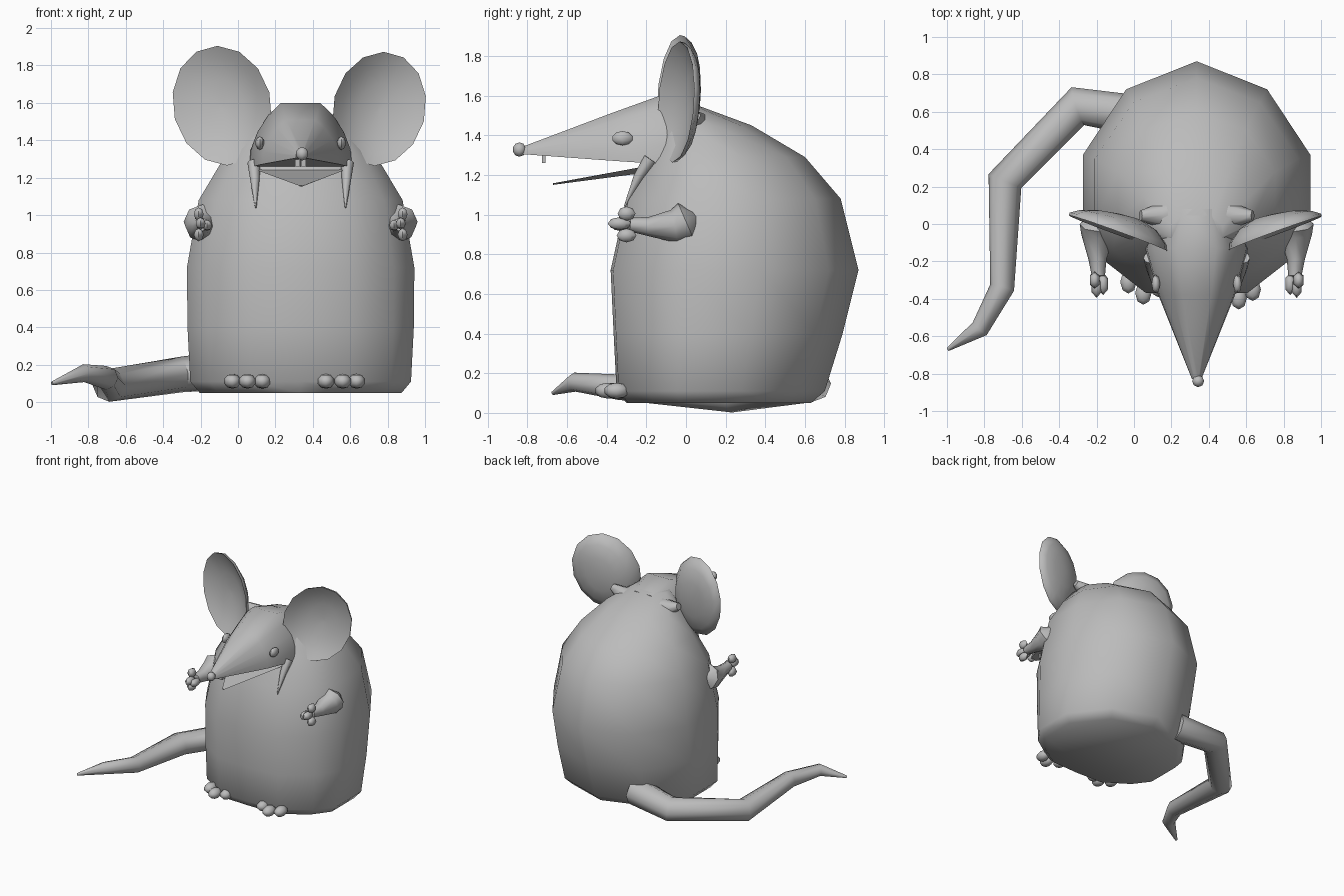
import bpy, bmesh, math
from mathutils import Vector

if "Cube" in bpy.data.objects:
    bpy.data.objects.remove(bpy.data.objects["Cube"])

CX = 0.335  # mid-plane of the body
grey = bpy.data.materials.new("fur grey")
grey.diffuse_color = (0.5, 0.5, 0.5, 1)
grey.use_nodes = True
grey.node_tree.nodes["Principled BSDF"].inputs["Base Color"].default_value = grey.diffuse_color


def finish(name, bm, angle=50):
    bmesh.ops.remove_doubles(bm, verts=bm.verts, dist=1e-5)
    bmesh.ops.recalc_face_normals(bm, faces=bm.faces)
    me = bpy.data.meshes.new(name)
    bm.to_mesh(me)
    bm.free()
    me.materials.append(grey)
    ob = bpy.data.objects.new(name, me)
    bpy.context.collection.objects.link(ob)
    bpy.ops.object.select_all(action='DESELECT')
    ob.select_set(True)
    bpy.context.view_layer.objects.active = ob
    bpy.ops.object.shade_smooth_by_angle(angle=math.radians(angle))
    return ob


def loft(name, rings, angle=50):
    """Skin a list of equal-length point rings and cap both ends."""
    bm = bmesh.new()
    vs = [[bm.verts.new(p) for p in r] for r in rings]
    n = len(vs[0])
    for a, b in zip(vs, vs[1:]):
        for i in range(n):
            j = (i + 1) % n
            bm.faces.new((a[i], a[j], b[j], b[i]))
    bm.faces.new(vs[0])
    bm.faces.new(vs[-1])
    return finish(name, bm, angle)


def tube(name, path, sides=8, angle=50):
    """Tapered tube with mitred bends; path entries are x, y, z, radius."""
    pts = [Vector(p[:3]) for p in path]
    rings = []
    for i, p in enumerate(pts):
        d0 = (p - pts[max(i - 1, 0)]).normalized()
        d1 = (pts[min(i + 1, len(pts) - 1)] - p).normalized()
        t = (d0 + d1).normalized()
        side = t.cross(Vector((0, 0, 1))).normalized()
        up = side.cross(t)
        mitre = 1 / max(0.6, t.dot(d1 if d1.length else d0))
        r = path[i][3]
        rings.append([p + r * (mitre * math.cos(a) * side + math.sin(a) * up)
                      for a in (2 * math.pi * k / sides for k in range(sides))])
    return loft(name, rings, angle)


def blob(name, centre, radii, segs=8, rows=5):
    bm = bmesh.new()
    bmesh.ops.create_uvsphere(bm, u_segments=segs, v_segments=rows, radius=1)
    for v in bm.verts:
        v.co = Vector(centre) + Vector([a * b for a, b in zip(v.co, radii)])
    return finish(name, bm, 60)


def block(name, centre, size):
    bm = bmesh.new()
    bmesh.ops.create_cube(bm, size=1)
    for v in bm.verts:
        v.co = Vector(centre) + Vector([a * b for a, b in zip(v.co, size)])
    return finish(name, bm, 30)


def mirrored(half):
    """Close a half outline given from front to back or top to bottom."""
    return half + [(-x, t) for x, t in reversed(half) if x > 0]


# Body: one plan outline scaled by height (z, front y, back y, half width)
plan = mirrored([(0, 1), (0.62, 0.88), (1, 0.6), (1, 0.29), (0.82, 0.15),
                 (0.45, 0.01), (0, 0)])
levels = [(0.05, -0.30, 0.63, 0.54), (0.11, -0.35, 0.70, 0.59),
          (0.40, -0.365, 0.79, 0.605), (0.72, -0.38, 0.87, 0.608),
          (1.08, -0.30, 0.78, 0.545), (1.29, -0.20, 0.60, 0.42),
          (1.45, -0.14, 0.33, 0.28), (1.55, -0.12, 0.06, 0.14)]
loft("body", [[(CX + u * w, f + t * (b - f), z) for u, t in plan]
              for z, f, b, w in levels])

# Head and snout: section scaled along y (y, bottom z, top z, half width)
section = mirrored([(0.38, 1), (0.62, 0.82), (0.84, 0.55), (0.97, 0.28), (1, 0)])
stations = [(0.08, 1.28, 1.54, 0.20), (-0.13, 1.255, 1.60, 0.275),
            (-0.38, 1.272, 1.51, 0.205), (-0.83, 1.305, 1.34, 0.025)]
loft("head", [[(CX + u * w, y, lo + t * (hi - lo)) for u, t in section]
              for y, lo, hi, w in stations])

# Thin lower jaw
loft("lower_jaw", [[(CX - w, y, z), (CX + w, y, z), (CX, y, z - d)]
                   for y, z, w, d in [(-0.12, 1.26, 0.25, 0.05),
                                      (-0.25, 1.235, 0.22, 0.03),
                                      (-0.67, 1.158, 0.01, 0.008)]], 30)

# Nose, eyes, front teeth and neck folds
blob("nose", (CX + 0.008, -0.84, 1.328), (0.034, 0.034, 0.036))
for s, side in ((-1, "left"), (1, "right")):
    blob(f"{side}_eye", (CX + s * 0.218, -0.32, 1.385), (0.024, 0.052, 0.036))
    block(f"{side}_tooth", (CX + s * 0.016, -0.717, 1.285), (0.026, 0.018, 0.05))
    tube(f"{side}_neck_fold", [(CX + s * 0.25, -0.18, 1.28, 0.035),
                               (CX + s * 0.245, -0.24, 1.19, 0.025),
                               (CX + s * 0.24, -0.31, 1.04, 0.004)])

# Ears: cupped discs angled back towards their outer edge, with a short root
dish = [(0.05, 0.08), (0.45, 0.07), (0.8, 0.035), (1, 0),
        (0.98, 0.025), (0.78, 0.07), (0.45, 0.098), (0.1, 0.105)]
for s, side, ex, ez, rx, rz in ((-1, "left", -0.085, 1.585, 0.265, 0.32),
                                (1, "right", 0.755, 1.568, 0.25, 0.305)):
    rings = []
    for k, depth in dish:
        ring = []
        for i in range(14):
            a = 2 * math.pi * (i + 0.5) / 14
            c, dz = k * math.cos(a), k * rz * math.sin(a)
            y = -0.05 + 0.36 * s * rx * c + depth * (1 - 0.4 * s * c) + 0.06 * dz
            ring.append((ex + rx * c + 0.08 * s * dz, y, ez + dz))
        rings.append(ring)
    loft(f"{side}_ear", rings, 60)
    tube(f"{side}_ear_root", [(CX + s * 0.08, 0.05, 1.42, 0.11),
                              (CX + s * 0.20, 0.045, 1.465, 0.065),
                              (CX + s * 0.30, 0.045, 1.50, 0.028)])

# Arms with four fingers each
for s, side in ((-1, "left"), (1, "right")):
    X = lambda d: CX + s * d
    tube(f"{side}_arm", [(X(0.53), 0.055, 0.99, 0.03), (X(0.525), 0.0, 0.965, 0.1),
                         (X(0.53), -0.06, 0.94, 0.085), (X(0.53), -0.19, 0.94, 0.048),
                         (X(0.525), -0.28, 0.95, 0.035)])
    for i, (dx, y, z, ry, rz) in enumerate([(0.545, -0.30, 1.005, 0.045, 0.036),
                                            (0.50, -0.32, 0.945, 0.06, 0.03),
                                            (0.535, -0.335, 0.955, 0.06, 0.032),
                                            (0.545, -0.30, 0.895, 0.05, 0.035)]):
        blob(f"{side}_finger_{i + 1}", (X(dx), y, z), (0.03, ry, rz), 6, 4)

# Feet: three toes each
toes = {"left": [(-0.03, -0.31), (0.05, -0.37), (0.13, -0.33)],
        "right": [(0.47, -0.34), (0.56, -0.395), (0.635, -0.35)]}
for side, spots in toes.items():
    for i, (x, y) in enumerate(spots):
        blob(f"{side}_toe_{i + 1}", (x, y, 0.112), (0.046, 0.065, 0.04))

# Tail sweeping round the left side
tube("tail", [(0.05, 0.575, 0.18, 0.11), (-0.3, 0.63, 0.148, 0.095),
              (-0.69, 0.23, 0.09, 0.088), (-0.705, -0.34, 0.13, 0.064),
              (-0.825, -0.56, 0.155, 0.048), (-0.995, -0.67, 0.1, 0.01)])
